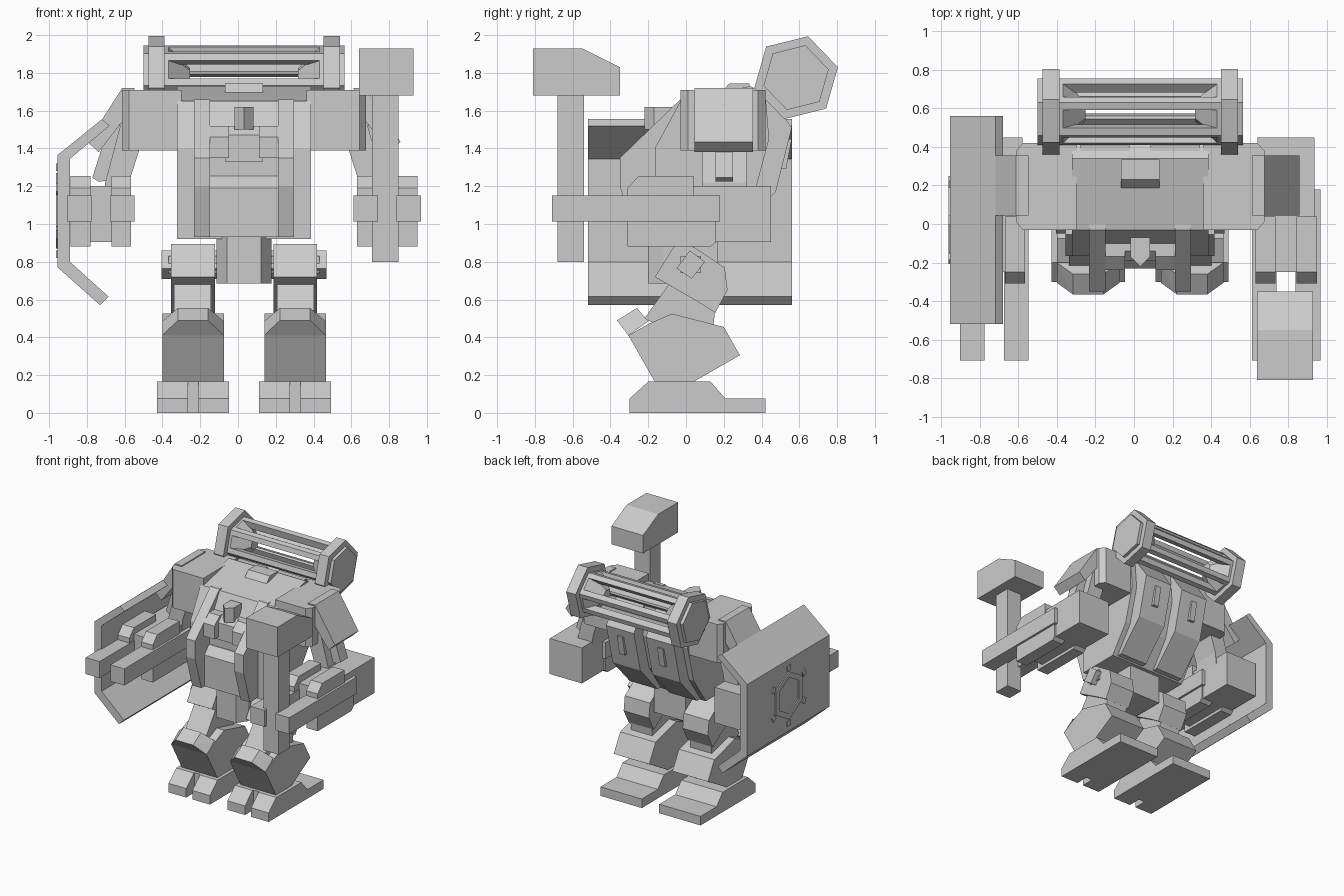
import bpy, bmesh, math
from mathutils import Vector

MID = 0.032  # body midline; the weapon and shield shift it off zero
grey = bpy.data.materials.new("light grey")
grey.diffuse_color = (0.6, 0.6, 0.6, 1)


def finish(name, bm):
    bmesh.ops.recalc_face_normals(bm, faces=bm.faces)
    me = bpy.data.meshes.new(name)
    bm.to_mesh(me)
    bm.free()
    me.materials.append(grey)
    ob = bpy.data.objects.new(name, me)
    bpy.context.collection.objects.link(ob)
    return ob


def prism(name, pts, axis, a, b, sx=1, off=MID):
    """Extrude a 2D profile along an axis: x uses (y,z), y uses (x,z), z uses (x,y)."""
    place = {'x': lambda p, t: (t, p[0], p[1]),
             'y': lambda p, t: (p[0], t, p[1]),
             'z': lambda p, t: (p[0], p[1], t)}[axis]
    bm = bmesh.new()
    rings = []
    for t in (a, b):
        co = [place(p, t) for p in pts]
        rings.append([bm.verts.new((c[0] * sx + off, c[1], c[2])) for c in co])
    bm.faces.new(rings[0])
    bm.faces.new(rings[1])
    n = len(pts)
    for i in range(n):
        j = (i + 1) % n
        bm.faces.new((rings[0][i], rings[0][j], rings[1][j], rings[1][i]))
    return finish(name, bm)


def box(name, x, y, z, sx=1, off=MID):
    pts = [(y[0], z[0]), (y[1], z[0]), (y[1], z[1]), (y[0], z[1])]
    return prism(name, pts, 'x', x[0], x[1], sx, off)


def hexagon(cy, cz, r, start):
    return [(cy + r * math.cos(math.radians(start + 60 * k)),
             cz + r * math.sin(math.radians(start + 60 * k))) for k in range(6)]


# torso core, side profile
prism("torso_core", [(-0.03, 1.65), (0.34, 1.73), (0.42, 1.69), (0.44, 1.45), (0.36, 1.15),
                     (0.2, 0.92), (-0.16, 0.92), (-0.165, 1.4)], 'x', -0.355, 0.355)
# chest details
prism("top_hatch", [(0.15, 1.655), (0.23, 1.745), (0.335, 1.745), (0.335, 1.65)], 'x', -0.1, 0.1)
prism("belly_plate", [(-0.1, 0.93), (-0.23, 0.93), (-0.23, 1.19), (-0.17, 1.255), (-0.1, 1.255)],
      'x', -0.18, 0.18)
prism("head_block", [(0, 1.33), (-0.19, 1.33), (-0.19, 1.47), (-0.14, 1.52), (0, 1.52)],
      'x', -0.1, 0.1)
prism("head_crest", [(-0.05, -0.07), (-0.05, -0.17), (0.0, -0.22), (0.05, -0.17), (0.05, -0.07)],
      'z', 1.5, 1.62)
# pelvis
prism("pelvis", [(-0.145, 0.17), (-0.145, -0.12), (-0.09, -0.2), (0.09, -0.2), (0.145, -0.12),
                 (0.145, 0.17)], 'z', 0.685, 0.935)
box("hip_axle", (-0.4, 0.4), (-0.03, 0.08), (0.74, 0.83))

for side, s in (("left", -1), ("right", 1)):
    # chest columns, sloping forward and down
    prism(side + "_chest_column", [(0.0, 1.66), (-0.03, 1.66), (-0.35, 1.35), (-0.35, 1.2),
                                   (-0.27, 0.93), (0.0, 0.93)], 'x', 0.18, 0.265, s)
    prism(side + "_head_guard", [(0, 1.35), (-0.24, 1.35), (-0.24, 1.46), (-0.17, 1.52), (0, 1.52)],
          'x', 0.08, 0.18, s)
    # back armour with a small raised vent
    prism(side + "_back_armour", [(0.3, 1.71), (0.42, 1.71), (0.56, 1.51), (0.475, 1.17),
                                  (0.25, 0.93), (0.1, 0.93)], 'x', 0.055, 0.31, s)
    prism(side + "_back_vent", [(0.5, 1.45), (0.56, 1.45), (0.53, 1.29), (0.46, 1.29)],
          'x', 0.16, 0.21, s)

    # shoulder block and tilted outer pad
    prism(side + "_shoulder", [(0.33, -0.03), (0.61, -0.03), (0.645, 0.01), (0.645, 0.38),
                               (0.61, 0.42), (0.33, 0.42)], 'z', 1.39, 1.71, s)
    prism(side + "_shoulder_pad", [(0.58, 1.72), (0.645, 1.72), (0.828, 1.435), (0.77, 1.38),
                                   (0.6, 1.6)], 'y', 0.045, 0.355, s)
    # upper arm and its outer rib
    prism(side + "_upper_arm", [(0.5, 1.55), (0.65, 1.54), (0.735, 1.22), (0.735, 1.15),
                                (0.61, 1.15), (0.6, 1.25), (0.555, 1.39)], 'y', 0.085, 0.32, s)
    prism(side + "_arm_rib", [(0.65, 1.58), (0.71, 1.54), (0.803, 1.245), (0.77, 1.225),
                              (0.69, 1.23)], 'y', 0.155, 0.25, s)

    # forearm with two long prongs and knuckle blocks above and below
    c = 0.758
    box(side + "_forearm", (c - 0.148, c + 0.148), (-0.25, 0.45), (0.905, 1.2), s)
    for tag, t in (("inner", -1), ("outer", 1)):
        xs = sorted((c + t * 0.05, c + t * 0.178))
        box(f"{side}_{tag}_prong", xs, (-0.71, 0.18), (1.013, 1.15), s)
        xs = sorted((c + t * 0.055, c + t * 0.16))
        prism(f"{side}_{tag}_upper_knuckle", [(-0.31, 1.14), (-0.31, 1.19), (-0.25, 1.255),
                                              (0.04, 1.255), (0.04, 1.14)], 'x', *xs, s)
        prism(f"{side}_{tag}_lower_knuckle", [(-0.31, 1.02), (-0.31, 0.88), (0.13, 0.88),
                                              (0.16, 0.905), (0.16, 1.02)], 'x', *xs, s)

    # leg: hip, joint, thigh, shin, knee, foot
    g = 0.27
    prism(side + "_hip", [(-0.165, 0.72), (-0.055, 0.895), (0.03, 0.885), (0.205, 0.77),
                          (0.22, 0.65), (0.155, 0.53), (0.06, 0.59)], 'x', g - 0.115, g + 0.117, s)
    prism(side + "_hip_joint", [(-0.05, 0.765), (0.02, 0.86), (0.1, 0.8), (0.03, 0.71)],
          'x', g - 0.14, g + 0.167, s)
    prism(side + "_thigh", [(-0.085, 0.69), (-0.22, 0.5), (-0.06, 0.42), (0.14, 0.42),
                            (0.155, 0.55)], 'x', g - 0.095, g + 0.1, s)
    prism(side + "_shin", [(-0.305, 0.41), (-0.2, 0.47), (-0.075, 0.525), (0.2, 0.455),
                           (0.285, 0.305), (0.04, 0.165), (-0.165, 0.165)],
          'x', g - 0.163, g + 0.163, s)
    # knee cap: square block whose front narrows
    bm = bmesh.new()
    back = [bm.verts.new(((g + x) * s + MID, y, z)) for y, z in ((-0.2, 0.485), (-0.305, 0.41))
            for x in (-0.163, 0.163)]
    front = [bm.verts.new(((g + x) * s + MID, y, z)) for y, z in ((-0.26, 0.555), (-0.365, 0.49))
             for x in (-0.08, 0.08)]
    bmesh.ops.convex_hull(bm, input=back + front)
    bmesh.ops.dissolve_limit(bm, angle_limit=0.02, verts=bm.verts, edges=bm.edges)
    finish(side + "_knee_cap", bm)
    prism(side + "_foot", [(-0.19, 0), (-0.19, 0.165), (0.13, 0.165), (0.21, 0.075),
                           (0.42, 0.075), (0.42, 0)], 'x', g - 0.19, g + 0.19, s)
    for tag, xs in (("inner", (g - 0.19, g - 0.028)), ("outer", (g + 0.028, g + 0.19))):
        prism(f"{side}_{tag}_toe", [(-0.3, 0), (-0.3, 0.075), (-0.2, 0.165), (-0.18, 0.165),
                                    (-0.18, 0)], 'x', *xs, s)

    # roll cage end discs with raised hexagon cap and inner collar
    prism(side + "_cage_disc", hexagon(0.583, 1.775, 0.228, 14), 'x', 0.42, 0.507, s)
    prism(side + "_cage_cap", hexagon(0.583, 1.775, 0.178, 14), 'x', 0.5, 0.533, s)
    bm = bmesh.new()
    for u, r in ((0.43, 0.178), (0.40, 0.178), (0.285, 0.05)):
        for y, z in hexagon(0.583, 1.775, r, 14):
            bm.verts.new((u * s + MID, y, z))
    bmesh.ops.convex_hull(bm, input=bm.verts[:])
    bmesh.ops.dissolve_limit(bm, angle_limit=0.02, verts=bm.verts, edges=bm.edges)
    finish(side + "_cage_collar", bm)

# cage beams along the hexagon corners
for k in range(6):
    a = math.radians(14 + 60 * k)
    d, n = Vector((math.cos(a), math.sin(a))), Vector((-math.sin(a), math.cos(a)))
    o = Vector((0.583, 1.775))
    prof = [o + d * 0.178, o + d * 0.158 + n * 0.035, o + d * 0.105 + n * 0.008,
            o + d * 0.105 - n * 0.008, o + d * 0.158 - n * 0.035]
    prism(f"cage_beam_{k}", prof, 'x', -0.425, 0.425)

# hammer in the right hand
box("hammer_handle", (0.71, 0.85), (-0.68, -0.54), (0.8, 1.69), off=0)
prism("hammer_head", [(-0.81, 1.68), (-0.81, 1.93), (-0.55, 1.93), (-0.35, 1.83), (-0.35, 1.68)],
      'x', 0.64, 0.93, off=0)

# bent shield on the left arm
prism("shield", [(-0.955, 1.365), (-0.72, 1.555), (-0.68, 1.52), (-0.89, 1.345), (-0.89, 0.8),
                 (-0.685, 0.615), (-0.73, 0.57), (-0.955, 0.77)], 'y', -0.52, 0.56, off=0)
# raised ring and tabs on the shield face
outer, inner = hexagon(0.02, 1.07, 0.2, 30), hexagon(0.02, 1.07, 0.15, 30)
for k in range(6):
    j = (k + 1) % 6
    prism(f"shield_ring_{k}", [outer[k], outer[j], inner[j], inner[k]], 'x', -0.964, -0.95, off=0)
    a = math.radians(60 * k + 30)
    d, n = Vector((math.cos(a), math.sin(a))), Vector((-math.sin(a), math.cos(a)))
    o = Vector((0.02, 1.07))
    prism(f"shield_tab_{k}", [o + d * 0.21 + n * 0.025, o + d * 0.25 + n * 0.025,
                              o + d * 0.25 - n * 0.025, o + d * 0.21 - n * 0.025],
          'x', -0.964, -0.95, off=0)
